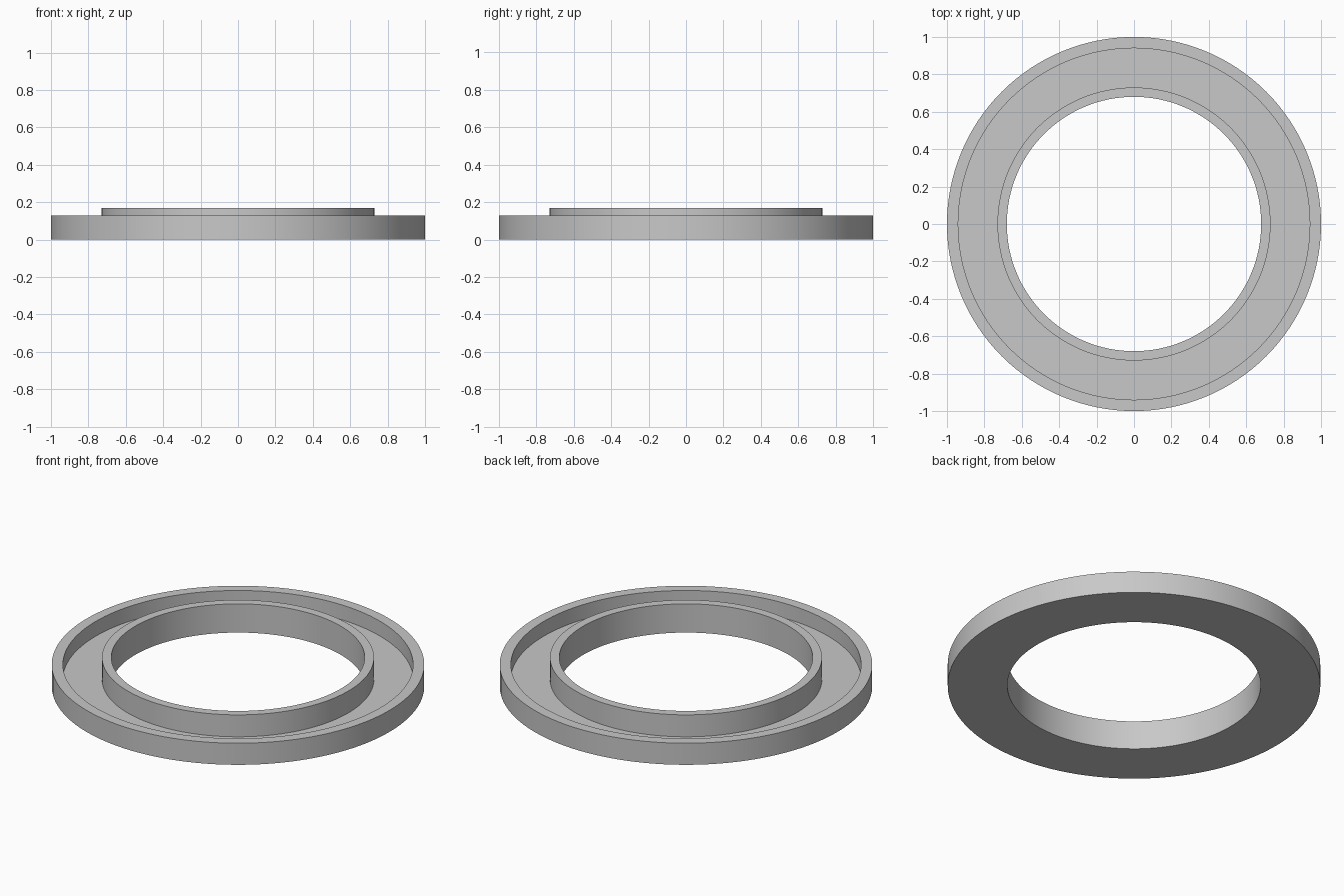
import bpy
import bmesh
import math

SEGMENTS = 128

cube = bpy.data.objects.get("Cube")
if cube:
    bpy.data.objects.remove(cube, do_unlink=True)

# Single plain grey material
grey = bpy.data.materials.new("light_grey")
grey.use_nodes = True
colour = (0.58, 0.58, 0.58, 1.0)
grey.diffuse_color = colour
grey.node_tree.nodes["Principled BSDF"].inputs["Base Color"].default_value = colour


def lathe(name, profile, material):
    """Revolve a closed (radius, height) profile around z."""
    bm = bmesh.new()
    verts = [bm.verts.new((r, 0, z)) for r, z in profile]
    edges = [bm.edges.new((v, verts[(i + 1) % len(verts)]))
             for i, v in enumerate(verts)]
    bmesh.ops.spin(bm, geom=verts + edges, cent=(0, 0, 0), axis=(0, 0, 1),
                   angle=math.tau, steps=SEGMENTS, use_duplicate=False)
    bmesh.ops.remove_doubles(bm, verts=bm.verts, dist=0.0001)
    bmesh.ops.recalc_face_normals(bm, faces=bm.faces)
    mesh = bpy.data.meshes.new(name)
    bm.to_mesh(mesh)
    bm.free()
    mesh.materials.append(material)
    obj = bpy.data.objects.new(name, mesh)
    bpy.context.collection.objects.link(obj)
    bpy.ops.object.select_all(action='DESELECT')
    obj.select_set(True)
    bpy.context.view_layer.objects.active = obj
    bpy.ops.object.shade_smooth_by_angle(angle=math.radians(30))
    return obj


# Ring channel: tall inner collar, recessed floor, lower outer rim
hole, collar, rim, outer = 0.68, 0.73, 0.94, 1.0
floor_z, rim_z, collar_z = 0.04, 0.128, 0.17
lathe("ring_channel", [
    (hole, 0), (outer, 0), (outer, rim_z), (rim, rim_z),
    (rim, floor_z), (collar, floor_z), (collar, collar_z), (hole, collar_z),
], grey)
